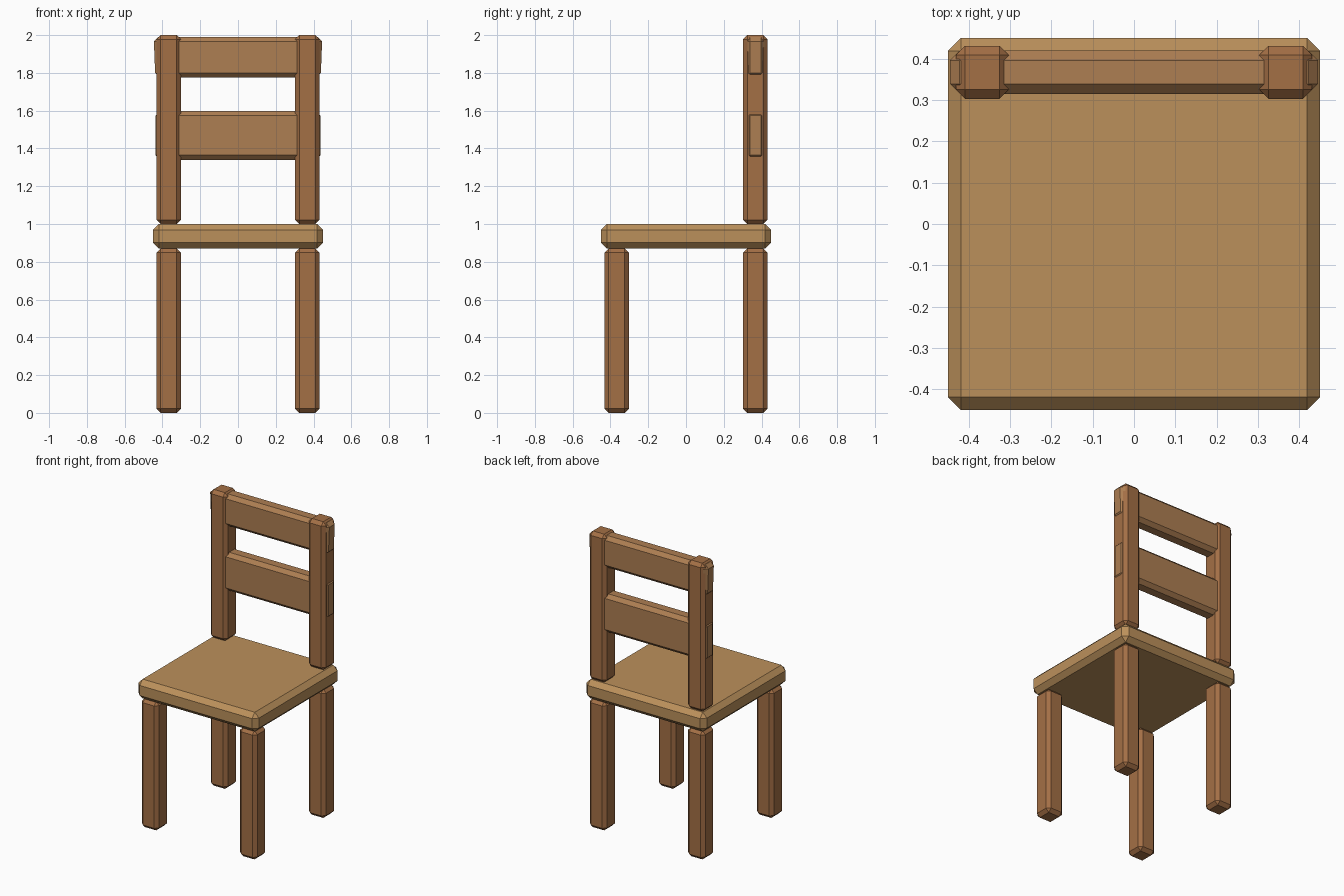
import bpy, bmesh

if "Cube" in bpy.data.objects:
    bpy.data.objects.remove(bpy.data.objects["Cube"])


def material(name, rgb):
    m = bpy.data.materials.new(name)
    m.diffuse_color = (*rgb, 1.0)
    m.use_nodes = True
    m.node_tree.nodes["Principled BSDF"].inputs["Base Color"].default_value = m.diffuse_color
    return m


seat_wood = material("seat_wood", (0.50, 0.28, 0.105))
leg_wood = material("leg_wood", (0.37, 0.16, 0.06))
rail_wood = material("rail_wood", (0.42, 0.21, 0.085))


def chamfered_box(name, lo, hi, chamfer, mat, taper=0.0):
    """Box between two corners with flat chamfers; taper shortens the bottom in x."""
    bm = bmesh.new()
    bmesh.ops.create_cube(bm, size=1.0)
    for v in bm.verts:
        low = v.co.z < 0
        for i in range(3):
            v.co[i] = lo[i] + (v.co[i] + 0.5) * (hi[i] - lo[i])
        if low:
            v.co.x -= taper if v.co.x > 0 else -taper
    bmesh.ops.bevel(bm, geom=bm.edges[:], offset=chamfer, offset_type='OFFSET',
                    segments=1, profile=0.5, affect='EDGES')
    bmesh.ops.recalc_face_normals(bm, faces=bm.faces[:])
    mesh = bpy.data.meshes.new(name)
    bm.to_mesh(mesh)
    bm.free()
    mesh.materials.append(mat)
    obj = bpy.data.objects.new(name, mesh)
    bpy.context.collection.objects.link(obj)
    return obj


# Seat
chamfered_box("seat", (-0.45, -0.45, 0.87), (0.45, 0.45, 1.0), 0.031, seat_wood)

# Legs and back posts
IN, OUT = 0.303, 0.431
for side, x0, x1 in (("left", -OUT, -IN), ("right", IN, OUT)):
    chamfered_box(f"front_leg_{side}", (x0, -OUT, 0), (x1, -IN, 0.87), 0.022, leg_wood)
    chamfered_box(f"back_leg_{side}", (x0, IN, 0), (x1, OUT, 0.87), 0.022, leg_wood)
    chamfered_box(f"back_post_{side}", (x0, IN, 1.0), (x1, OUT, 2.0), 0.022, leg_wood)

# Back rails, their ends showing through the posts
chamfered_box("upper_rail", (-0.446, 0.315, 1.775), (0.446, 0.42, 1.99), 0.024,
              rail_wood, taper=0.008)
chamfered_box("lower_rail", (-0.437, 0.315, 1.34), (0.437, 0.42, 1.598), 0.024, rail_wood)
